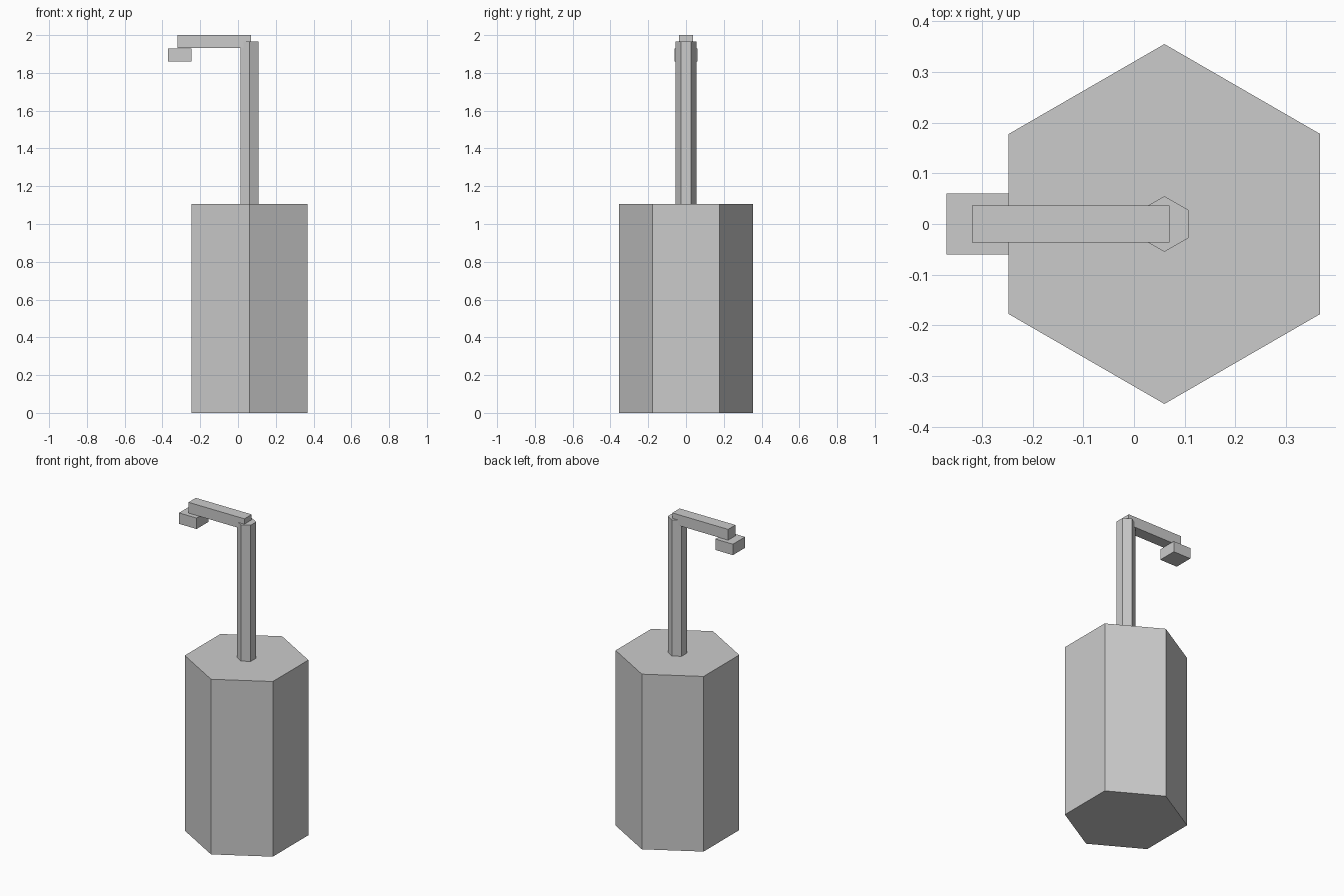
import bpy

cube = bpy.data.objects.get("Cube")
if cube:
    bpy.data.objects.remove(cube, do_unlink=True)

# Single plain grey
GREY = (0.6, 0.6, 0.6, 1.0)
grey = bpy.data.materials.new("plain_grey")
grey.use_nodes = True
grey.diffuse_color = GREY
grey.node_tree.nodes["Principled BSDF"].inputs["Base Color"].default_value = GREY


def finish(name):
    obj = bpy.context.object
    obj.name = name
    obj.data.materials.append(grey)
    return obj


def hex_prism(name, x, radius, z0, z1):
    bpy.ops.mesh.primitive_cylinder_add(
        vertices=6, radius=radius, depth=z1 - z0, location=(x, 0, (z0 + z1) / 2))
    return finish(name)


def box(name, x0, x1, width, z0, z1):
    bpy.ops.mesh.primitive_cube_add(size=1, location=((x0 + x1) / 2, 0, (z0 + z1) / 2))
    obj = finish(name)
    obj.scale = (x1 - x0, width, z1 - z0)
    bpy.ops.object.transform_apply(location=False, rotation=False, scale=True)
    return obj


AXIS_X = 0.06

# Hexagonal body and slim post on the same axis
hex_prism("body", AXIS_X, 0.355, 0.0, 1.106)
hex_prism("post", AXIS_X, 0.055, 1.106, 1.966)

# Arm reaching to the right, with a block hanging under its end
box("arm", -0.32, 0.07, 0.073, 1.932, 2.0)
box("end_block", -0.37, -0.247, 0.121, 1.86, 1.929)
